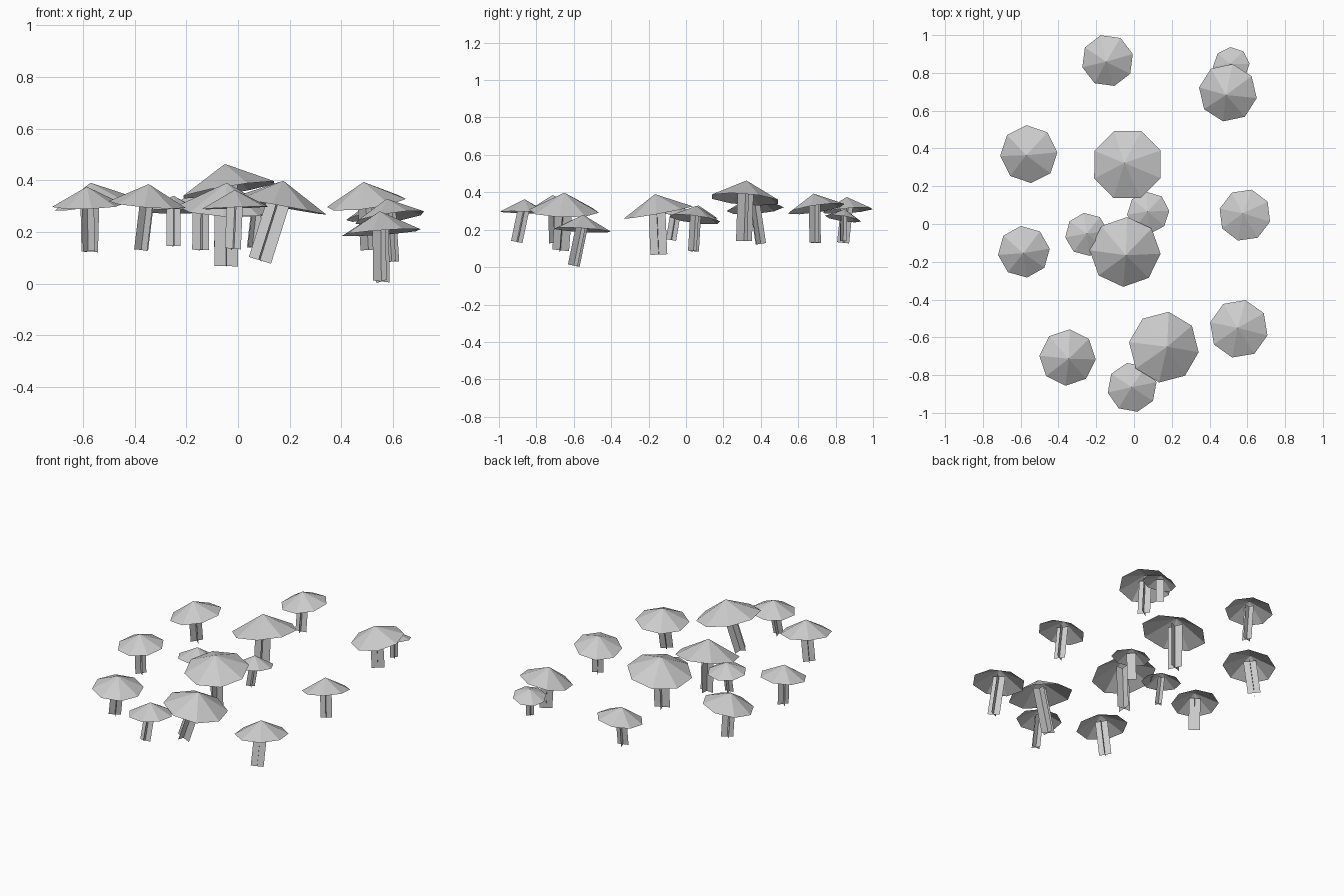
import bpy, bmesh, math
from mathutils import Vector, Matrix

# Caps: rim centre x, y, apex height, radius, turn in degrees, rim slope along x and y
CAPS = [
    (-.14, .865, .375, .139, 15, .10, .08),
    (.515, .84, .31, .098, 49, .15, -.15),
    (.497, .695, .393, .156, 35, .13, .15),
    (-.557, .37, .39, .154, 49, .17, .08),
    (-.035, .315, .463, .192, 22.5, .16, -.08),
    (.075, .06, .33, .112, 50, .05, -.10),
    (-.25, -.055, .34, .115, 8, .0, -.08),
    (-.583, -.147, .375, .138, 52, .03, .10),
    (-.047, -.148, .39, .188, 87, -.04, .18),
    (.587, .047, .328, .140, 30, .15, -.13),
    (.555, -.555, .28, .156, 32, .07, -.06),
    (.158, -.652, .398, .189, 82, -.18, -.02),
    (-.352, -.707, .385, .150, 41, -.08, .08),
    (-.01, -.865, .363, .132, 12, .04, -.02),
]
# Stems: foot position of each mushroom, in the same order
FEET = [
    (-.145, .84, .13), (.51, .84, .14), (.505, .69, .13), (-.57, .40, .125),
    (-.05, .31, .14), (.055, .045, .14), (-.25, -.08, .145), (-.58, -.15, .125),
    (-.045, -.145, .067), (.595, .04, .085), (.555, -.60, .008),
    (.085, -.67, .09), (-.375, -.705, .13), (-.02, -.905, .135),
]
SIDES = 8


def make(name, verts, faces):
    mesh = bpy.data.meshes.new(name)
    mesh.from_pydata([tuple(v) for v in verts], [], faces)
    mesh.update()
    bpy.context.collection.objects.link(bpy.data.objects.new(name, mesh))


def frame(axis, turn):
    tilt = Vector((0, 0, 1)).rotation_difference(axis).to_matrix()
    return tilt @ Matrix.Rotation(math.radians(turn), 3, 'Z')


for i, ((x, y, top, r, turn, sx, sy), foot) in enumerate(zip(CAPS, FEET), 1):
    # open eight-sided cap, tilted on its own axis
    up = Vector((-sx, -sy, 1)).normalized()
    h = .53 * r
    centre = Vector((x, y, top - h * up.z))
    rot = frame(up, turn)
    rim = []
    for k in range(SIDES):
        a = 2 * math.pi * k / SIDES
        rim.append(centre + rot @ Vector((r * math.cos(a), r * math.sin(a), 0)))
    make(f"mushroom_cap_{i:02d}", rim + [centre + up * h],
         [(k, (k + 1) % SIDES, SIDES) for k in range(SIDES)])

    # stem of two crossed flat sheets, leaning from the foot into the cap
    foot = Vector(foot)
    head = centre + up * h * .5
    rot = frame((head - foot).normalized(), turn)
    verts = []
    for side in (Vector((.24 * r, 0, 0)), Vector((0, .24 * r, 0))):
        s = rot @ side
        verts += [foot - s, foot + s, head + s, head - s]
    make(f"mushroom_stem_{i:02d}", verts, [(0, 1, 2, 3), (4, 5, 6, 7)])
